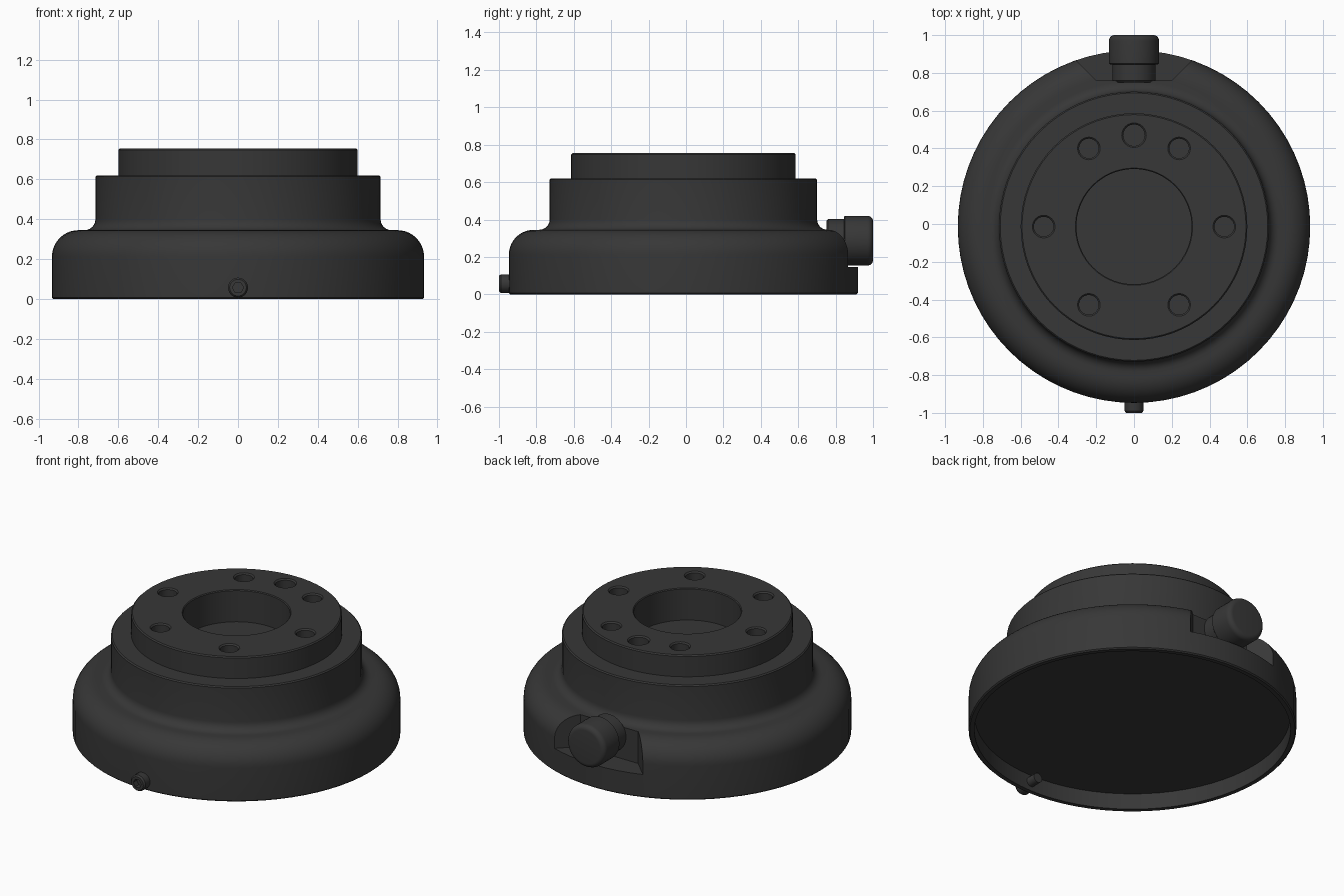
import bpy, bmesh
from math import pi, sin, cos, radians
from mathutils import Vector, Matrix

cube = bpy.data.objects.get("Cube")
if cube:
    bpy.data.objects.remove(cube, do_unlink=True)

CY = -0.014      # the body axis sits slightly forward of the origin

black = bpy.data.materials.new("matte_black")
black.use_nodes = True
color = (0.038, 0.038, 0.038, 1)
black.diffuse_color = color
bsdf = black.node_tree.nodes["Principled BSDF"]
bsdf.inputs["Base Color"].default_value = color
bsdf.inputs["Roughness"].default_value = 0.6


def finish(name, bm):
    bmesh.ops.recalc_face_normals(bm, faces=bm.faces)
    mesh = bpy.data.meshes.new(name)
    bm.to_mesh(mesh)
    bm.free()
    mesh.materials.append(black)
    obj = bpy.data.objects.new(name, mesh)
    bpy.context.collection.objects.link(obj)
    return obj


def lathe(name, profile, steps, loc=(0, 0, 0), tilt=0):
    """Spin a (radius, height) profile round z, then tilt about x and place."""
    bm = bmesh.new()
    verts = [bm.verts.new((r, 0, z)) for r, z in profile]
    edges = [bm.edges.new(pair) for pair in zip(verts, verts[1:])]
    bmesh.ops.spin(bm, geom=verts + edges, cent=(0, 0, 0), axis=(0, 0, 1),
                   angle=2 * pi, steps=steps)
    bmesh.ops.remove_doubles(bm, verts=bm.verts, dist=0.0002)
    turn = Matrix.Translation(Vector(loc)) @ Matrix.Rotation(radians(tilt), 4, "X")
    bmesh.ops.transform(bm, matrix=turn, verts=bm.verts)
    return finish(name, bm)


def arc(cx, cz, r, start, end, n=8):
    angles = [radians(start + (end - start) * i / n) for i in range(n + 1)]
    return [(cx + r * cos(a), cz + r * sin(a)) for a in angles]


def activate(obj):
    bpy.ops.object.select_all(action="DESELECT")
    obj.select_set(True)
    bpy.context.view_layer.objects.active = obj


def cut(obj, cutter):
    activate(obj)
    mod = obj.modifiers.new("cut", "BOOLEAN")
    mod.operation = "DIFFERENCE"
    mod.solver = "EXACT"
    mod.object = cutter
    bpy.ops.object.modifier_apply(modifier=mod.name)
    bpy.data.objects.remove(cutter, do_unlink=True)


# Stepped body: recessed underside, rounded flange, two tiers, central bore
c = 0.007
body_profile = (
    [(0, 0.10), (0.90, 0.10), (0.90, 0), (0.933 - c, 0), (0.933, c)]
    + arc(0.80, 0.212, 0.133, 0, 90, 10)
    + arc(0.77, 0.40, 0.055, 270, 180, 6)
    + [(0.715, 0.62 - c), (0.715 - c, 0.62), (0.60, 0.62),
       (0.60, 0.755 - c), (0.60 - c, 0.755),
       (0.31, 0.755), (0.305, 0.75), (0.305, 0.555), (0, 0.555)])
body = lathe("stepped_body", body_profile, 72, (0, CY, 0))


# Ring of bolt holes, plus one wider locating hole at the back
def hole(radius, x, y):
    rim = radius + 0.009
    profile = [(0, 0.695), (radius, 0.695), (radius, 0.747),
               (rim, 0.756), (rim, 0.80), (0, 0.80)]
    cut(body, lathe("hole_cutter", profile, 24, (x, CY + y, 0)))


for i in range(6):
    hole(0.052, 0.478 * cos(i * pi / 3), 0.478 * sin(i * pi / 3))
hole(0.057, 0, 0.484)

# Flared notch in the back of the flange
bm = bmesh.new()
outline = [(-0.20, 0.76), (0.20, 0.76), (0.50, 1.06), (-0.50, 1.06)]
base = bm.faces.new([bm.verts.new((x, y, 0.145)) for x, y in outline])
top = bmesh.ops.extrude_face_region(bm, geom=[base])["geom"]
bmesh.ops.translate(bm, vec=(0, 0, 0.35),
                    verts=[v for v in top if isinstance(v, bmesh.types.BMVert)])
cut(body, finish("notch_cutter", bm))

# Rounded knob on a short neck, standing in the notch
knob_profile = ([(0, 0.75), (0.105, 0.75), (0.115, 0.76), (0.115, 0.845),
                 (0.127, 0.845), (0.133, 0.851)]
                + arc(0.103, 0.97, 0.03, 0, 90, 6) + [(0, 1.0)])
knob = lathe("back_knob", knob_profile, 40, (0, 0, 0.287), -90)

# Small socket screw through the front wall
screw_profile = [(0, 0.85), (0.03, 0.85), (0.03, 0.93), (0.05, 0.93),
                 (0.05, 0.99), (0.042, 1.0), (0, 1.0)]
screw = lathe("front_screw", screw_profile, 28, (0, 0, 0.057), 90)
socket = [(0, 0.965), (0.028, 0.965), (0.028, 1.02), (0, 1.02)]
cut(screw, lathe("socket_cutter", socket, 6, (0, 0, 0.057), 90))

for part in (body, knob, screw):
    activate(part)
    bpy.ops.object.shade_smooth_by_angle(angle=radians(30))
